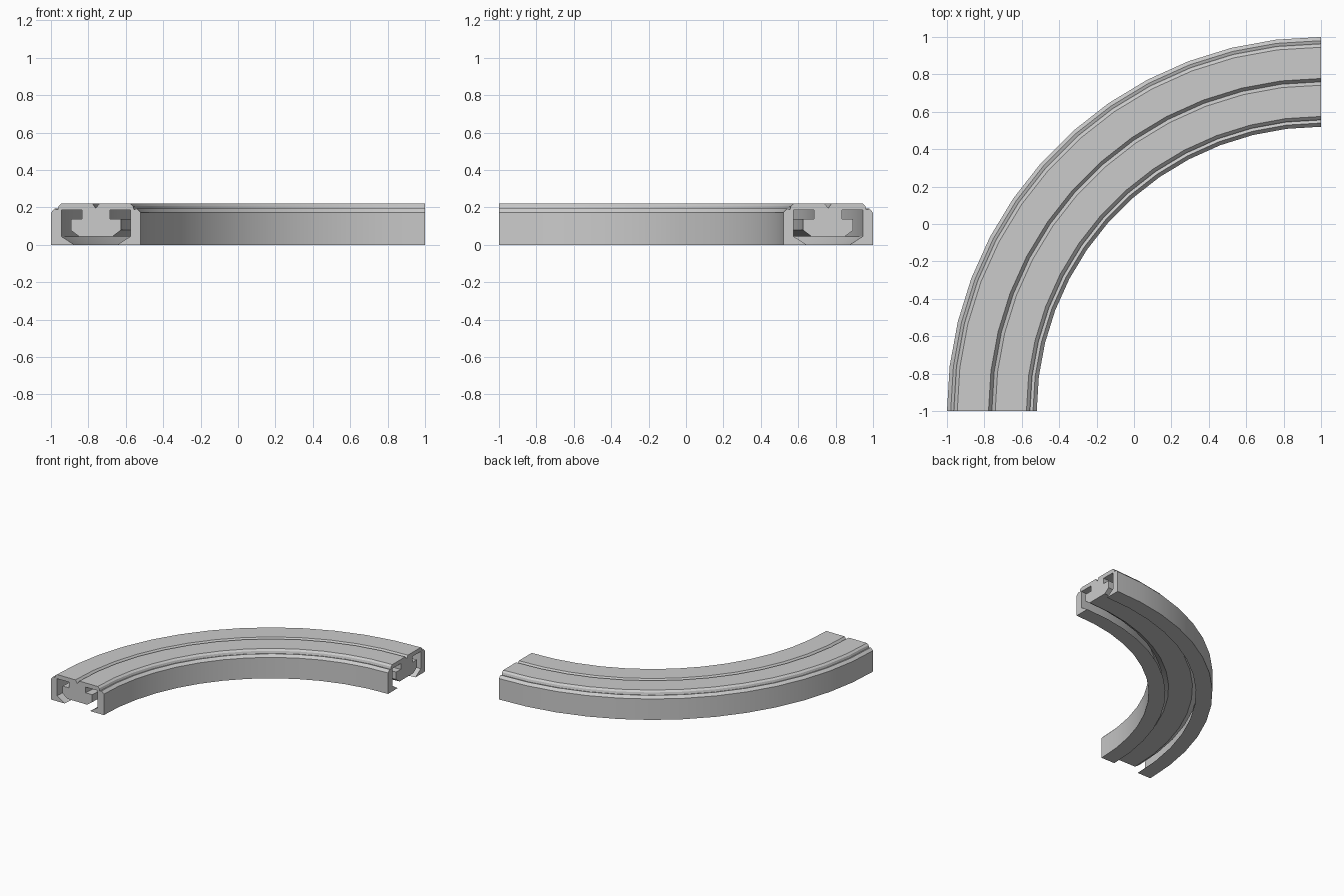
import bpy, bmesh, math

if "Cube" in bpy.data.objects:
    bpy.data.objects.remove(bpy.data.objects["Cube"])

SEGMENTS = 13            # facets along the quarter turn
CENTRE = (1.0, -1.0)     # centre of the bend
MID_RADIUS = 1.76        # radius of the track's centre line

# Half cross-section (offset from centre line, height): top, chamfer with notch, wall, foot, T-slot, hanging rib
half = [
    (0.018, 0.22), (0.185, 0.22), (0.199, 0.207), (0.204, 0.188), (0.220, 0.193),
    (0.24, 0.172), (0.24, 0.0), (0.115, 0.0), (0.185, 0.045), (0.185, 0.186),
    (0.075, 0.186), (0.075, 0.139), (0.134, 0.139), (0.134, 0.078), (0.09, 0.045),
]
profile = [(0.0, 0.195)] + half + [(-u, z) for u, z in reversed(half)]


def sweep_quarter(name, section):
    """Sweep a closed section round a quarter circle and cap both ends."""
    bm = bmesh.new()
    rings = []
    for i in range(SEGMENTS + 1):
        a = math.pi / 2 + (math.pi / 2) * i / SEGMENTS
        rings.append([bm.verts.new((CENTRE[0] + (MID_RADIUS + u) * math.cos(a),
                                    CENTRE[1] + (MID_RADIUS + u) * math.sin(a), z))
                      for u, z in section])
    n = len(section)
    for r0, r1 in zip(rings, rings[1:]):
        for j in range(n):
            k = (j + 1) % n
            bm.faces.new((r0[j], r0[k], r1[k], r1[j]))
    bm.faces.new(rings[0])
    bm.faces.new(list(reversed(rings[-1])))
    bmesh.ops.recalc_face_normals(bm, faces=bm.faces)
    mesh = bpy.data.meshes.new(name)
    bm.to_mesh(mesh)
    bm.free()
    obj = bpy.data.objects.new(name, mesh)
    bpy.context.collection.objects.link(obj)
    return obj


# Curved track
track = sweep_quarter("curved_track", profile)
bpy.context.view_layer.objects.active = track
track.select_set(True)
bpy.ops.object.shade_smooth_by_angle(angle=math.radians(20))
